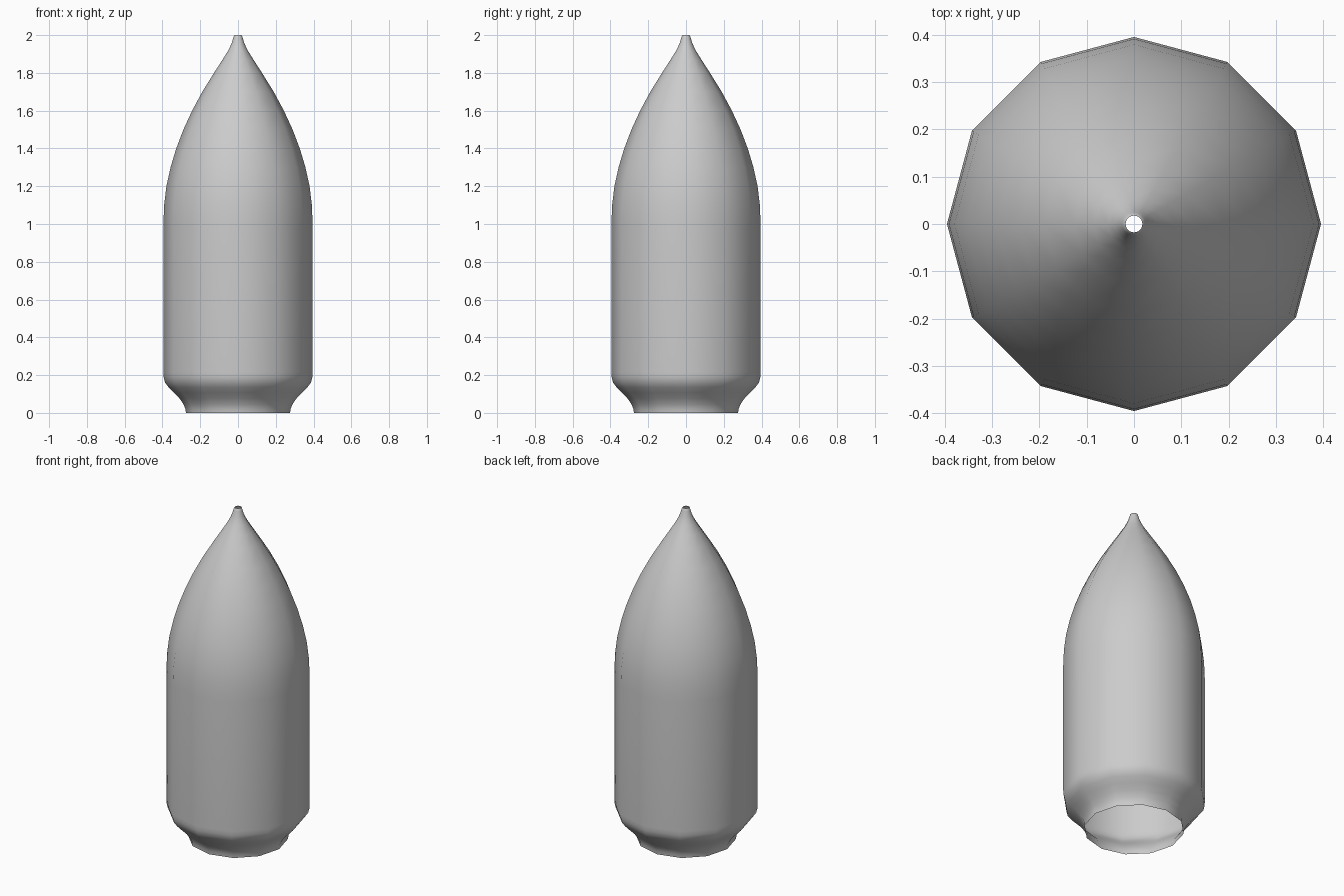
import bpy, bmesh
from math import cos, sin, pi

if "Cube" in bpy.data.objects:
    bpy.data.objects.remove(bpy.data.objects["Cube"])

SIDES = 12

# Profile (radius, height): open neck, shoulder, straight body, curved nose, open tip
profile = [(0.276, 0), (0.278, 0.02), (0.288, 0.045), (0.31, 0.077), (0.34, 0.107),
           (0.367, 0.135), (0.387, 0.162), (0.394, 0.19), (0.395, 0.215), (0.395, 1.0),
           (0.391, 1.1), (0.379, 1.2), (0.357, 1.3), (0.327, 1.4), (0.289, 1.5),
           (0.243, 1.6), (0.189, 1.7), (0.127, 1.8), (0.085, 1.865), (0.055, 1.913),
           (0.041, 1.94), (0.032, 1.962), (0.025, 1.985), (0.021, 1.997), (0.018, 2.0)]


def lathe(name, points):
    bm = bmesh.new()
    rings = [[bm.verts.new((r * cos(2 * pi * i / SIDES), r * sin(2 * pi * i / SIDES), z))
              for i in range(SIDES)] for r, z in points]
    for low, high in zip(rings, rings[1:]):
        for i in range(SIDES):
            j = (i + 1) % SIDES
            bm.faces.new((low[i], low[j], high[j], high[i])).smooth = True
    mesh = bpy.data.meshes.new(name)
    bm.to_mesh(mesh)
    bm.free()
    obj = bpy.data.objects.new(name, mesh)
    bpy.context.collection.objects.link(obj)
    return obj


# Hollow pointed shell
lathe("pointed_shell", profile)
